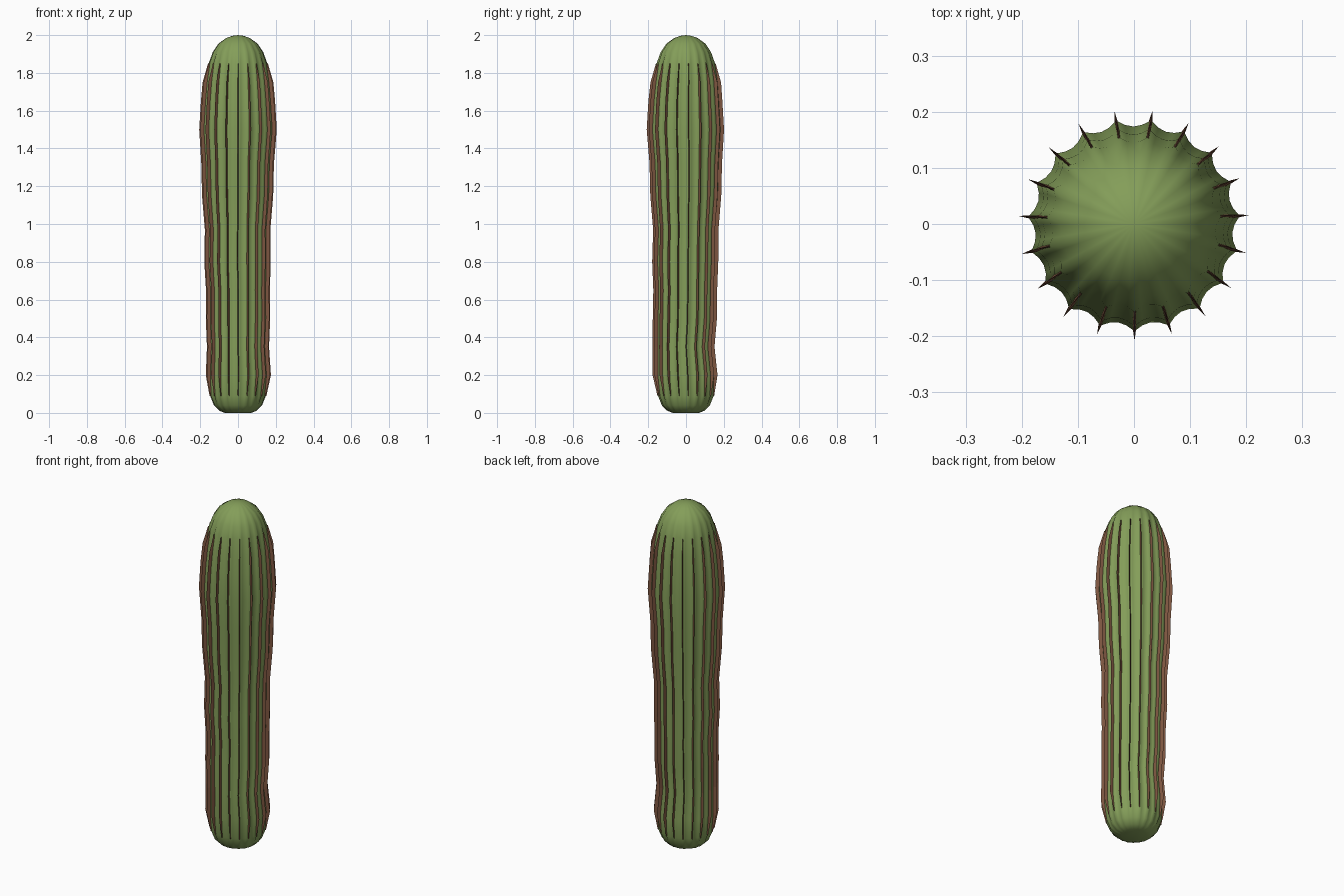
import bpy, bmesh, math

if "Cube" in bpy.data.objects:
    bpy.data.objects.remove(bpy.data.objects["Cube"])

RIBS = 19
PHASE = math.radians(5)
# height, rib-crest radius, centre x, centre y
PROFILE = [
    (0.0, 0.07, 0, 0), (0.012, 0.10, 0, 0), (0.04, 0.128, 0, 0),
    (0.09, 0.148, 0, 0), (0.20, 0.156, 0.002, -0.004), (0.35, 0.148, 0, -0.012),
    (0.50, 0.154, 0, -0.005), (0.65, 0.153, 0, -0.003), (0.80, 0.159, -0.003, -0.003),
    (0.97, 0.157, -0.002, 0), (1.15, 0.172, -0.002, 0), (1.32, 0.176, -0.002, 0),
    (1.50, 0.189, 0, -0.002), (1.65, 0.180, 0, -0.002), (1.75, 0.171, 0, 0),
    (1.85, 0.156, 0, 0), (1.91, 0.134, 0, 0), (1.955, 0.104, 0, 0),
    (1.985, 0.062, 0, 0), (1.996, 0.03, 0, 0),
]


def material(name, color):
    m = bpy.data.materials.new(name)
    m.diffuse_color = (*color, 1)
    m.use_nodes = True
    m.node_tree.nodes["Principled BSDF"].inputs["Base Color"].default_value = m.diffuse_color
    return m


def finish(bm, name, mat, smooth):
    bmesh.ops.recalc_face_normals(bm, faces=bm.faces)
    for f in bm.faces:
        f.smooth = smooth
    me = bpy.data.meshes.new(name)
    bm.to_mesh(me)
    bm.free()
    me.materials.append(mat)
    ob = bpy.data.objects.new(name, me)
    bpy.context.collection.objects.link(ob)
    return ob


def point(row, angle, r):
    z, _, cx, cy = row
    return (cx + r * math.cos(angle), cy + r * math.sin(angle), z)


green = material("cactus_green", (0.23, 0.34, 0.10))
brown = material("spine_brown", (0.20, 0.09, 0.05))

# Ribbed column: crests and valleys alternate, three valley points per rib
bm = bmesh.new()
SEG = RIBS * 4
rings = []
for row in PROFILE:
    z, r = row[:2]
    depth = 0.07 if 0.05 < z < 1.9 else 0.03
    ring = []
    for i in range(SEG):
        k = (1, 1 - depth * 0.75, 1 - depth, 1 - depth * 0.75)[i % 4]
        ring.append(bm.verts.new(point(row, PHASE + math.tau * i / SEG, r * k)))
    rings.append(ring)
for a, b in zip(rings, rings[1:]):
    for i in range(SEG):
        j = (i + 1) % SEG
        bm.faces.new((a[i], a[j], b[j], b[i]))
bm.faces.new(rings[0][::-1])
tip = bm.verts.new((0, 0, 2.0))
for i in range(SEG):
    bm.faces.new((rings[-1][i], rings[-1][(i + 1) % SEG], tip))
finish(bm, "cactus_body", green, True)

# Thin wedge-shaped spine strip running along every rib crest
bm = bmesh.new()
rows = [p for p in PROFILE if 0.05 < p[0] < 1.88]
for n in range(RIBS):
    ang = PHASE + math.tau * n / RIBS
    prev = None
    for k, row in enumerate(rows):
        r = row[1]
        out = 0.003 if k in (0, len(rows) - 1) else 0.017
        half = 0.003 / r
        cur = [bm.verts.new(point(row, ang - half, r - 0.004)),
               bm.verts.new(point(row, ang, r + out)),
               bm.verts.new(point(row, ang + half, r - 0.004))]
        if prev:
            for i in range(3):
                j = (i + 1) % 3
                bm.faces.new((prev[i], prev[j], cur[j], cur[i]))
        else:
            bm.faces.new(cur)
        prev = cur
    bm.faces.new(prev[::-1])
finish(bm, "rib_spines", brown, False)
